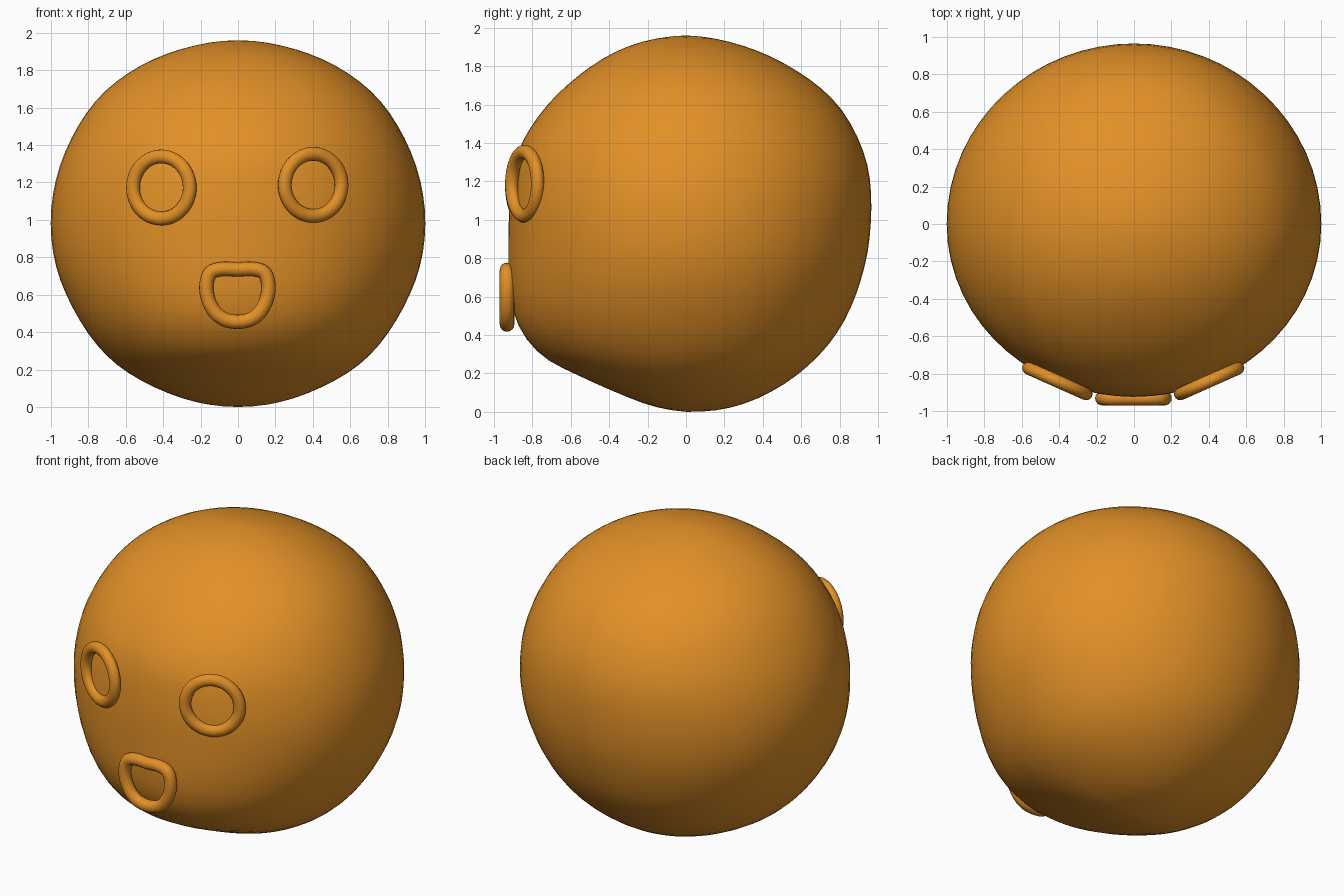
import bpy, bmesh, math
from mathutils import Vector, Matrix

if "Cube" in bpy.data.objects:
    bpy.data.objects.remove(bpy.data.objects["Cube"])

orange = bpy.data.materials.new("orange")
orange.diffuse_color = (0.76, 0.28, 0.02, 1)
orange.use_nodes = True
orange.node_tree.nodes["Principled BSDF"].inputs["Base Color"].default_value = orange.diffuse_color


def finish(bm, name):
    bmesh.ops.recalc_face_normals(bm, faces=bm.faces)
    mesh = bpy.data.meshes.new(name)
    bm.to_mesh(mesh)
    bm.free()
    mesh.materials.append(orange)
    mesh.shade_smooth()
    ob = bpy.data.objects.new(name, mesh)
    bpy.context.collection.objects.link(ob)
    return ob


def catmull(a, b, c, d, t):
    return 0.5 * (2 * b + (c - a) * t + (2 * a - 5 * b + 4 * c - d) * t * t
                  + (3 * b - a - 3 * c + d) * t ** 3)


def lookup(table, e):
    # linear interpolation of radius by elevation, in degrees
    for (e0, r0), (e1, r1) in zip(table, table[1:]):
        if e <= e1:
            return r0 + (r1 - r0) * (e - e0) / (e1 - e0)
    return table[-1][1]


def soft(table, e):
    # averaged lookup gives a rounded profile
    return sum(lookup(table, max(-90, min(90, e + k))) for k in (-5, -2, 0, 2, 5)) / 5


# Head: lumpy ball, radius by elevation for the front, back and sides
FRONT = [(-90, .98), (-82, .97), (-68, .947), (-55, .963), (-42, 1.025), (-30, 1.025),
         (-13, .946), (-5, .923), (10, .924), (23, .954), (37, .95), (53, .95), (72, .972), (90, .98)]
BACK = [(-90, .98), (-75, .987), (-56, .978), (-37, .972), (-18, .955), (0, .96),
        (7, .972), (19, .996), (38, 1.006), (56, .979), (73, .971), (90, .98)]
SIDE = [(-90, .98), (-64, .98), (-47, .997), (-28, .99), (-13, 1.0), (3, 1.002),
        (28, 1.0), (42, 1.006), (55, .995), (72, .98), (90, .98)]
bm = bmesh.new()
bmesh.ops.create_uvsphere(bm, u_segments=64, v_segments=40, radius=1)
for v in bm.verts:
    d = v.co.normalized()
    e = math.degrees(math.asin(max(-1, min(1, d.z))))
    flat = d.x ** 2 + d.y ** 2
    w = d.y ** 2 / flat if flat > 1e-8 else 0
    r = soft(FRONT if d.y < 0 else BACK, e) * w + soft(SIDE, e) * (1 - w)
    v.co = d * r + Vector((0, 0, .98))
finish(bm, "head")


def ring(name, path, tube, depth, place):
    # closed tube swept along a loop in the local XZ plane
    bm = bmesh.new()
    n, m = len(path), 16
    rows = []
    for i, p in enumerate(path):
        t = path[(i + 1) % n] - path[i - 1]
        side = Vector((t.z, 0, -t.x)).normalized()
        row = []
        for j in range(m):
            a = math.tau * j / m
            co = p + side * tube * math.cos(a) + Vector((0, depth * math.sin(a), 0))
            row.append(bm.verts.new(place @ co))
        rows.append(row)
    for i in range(n):
        for j in range(m):
            k, l = (i + 1) % n, (j + 1) % m
            bm.faces.new((rows[i][j], rows[k][j], rows[k][l], rows[i][l]))
    return finish(bm, name)


# Eye rings, turned to follow the curve of the face
circle = [Vector((.166 * math.cos(math.tau * i / 48), 0, .166 * math.sin(math.tau * i / 48)))
          for i in range(48)]
for name, x, z, turn in (("left_eye_ring", -.41, 1.173, -24), ("right_eye_ring", .402, 1.187, 24)):
    place = Matrix.Translation((x, -.84, z)) @ Matrix.Rotation(math.radians(turn), 4, 'Z')
    ring(name, circle, .037, .034, place)

# Mouth ring: flat on top, round below
half = [(.08, .738), (.143, .718), (.166, .655), (.158, .58), (.123, .51), (.07, .468)]
pts = [(0, .735)] + half + [(0, .455)] + [(-x, z) for x, z in reversed(half)]
pts = [Vector((x, 0, z)) for x, z in pts]
n = len(pts)
path = [catmull(pts[i - 1], pts[i], pts[(i + 1) % n], pts[(i + 2) % n], s / 4)
        for i in range(n) for s in range(4)]
ring("mouth_ring", path, .038, .038, Matrix.Translation((-.003, -.932, 0)))
